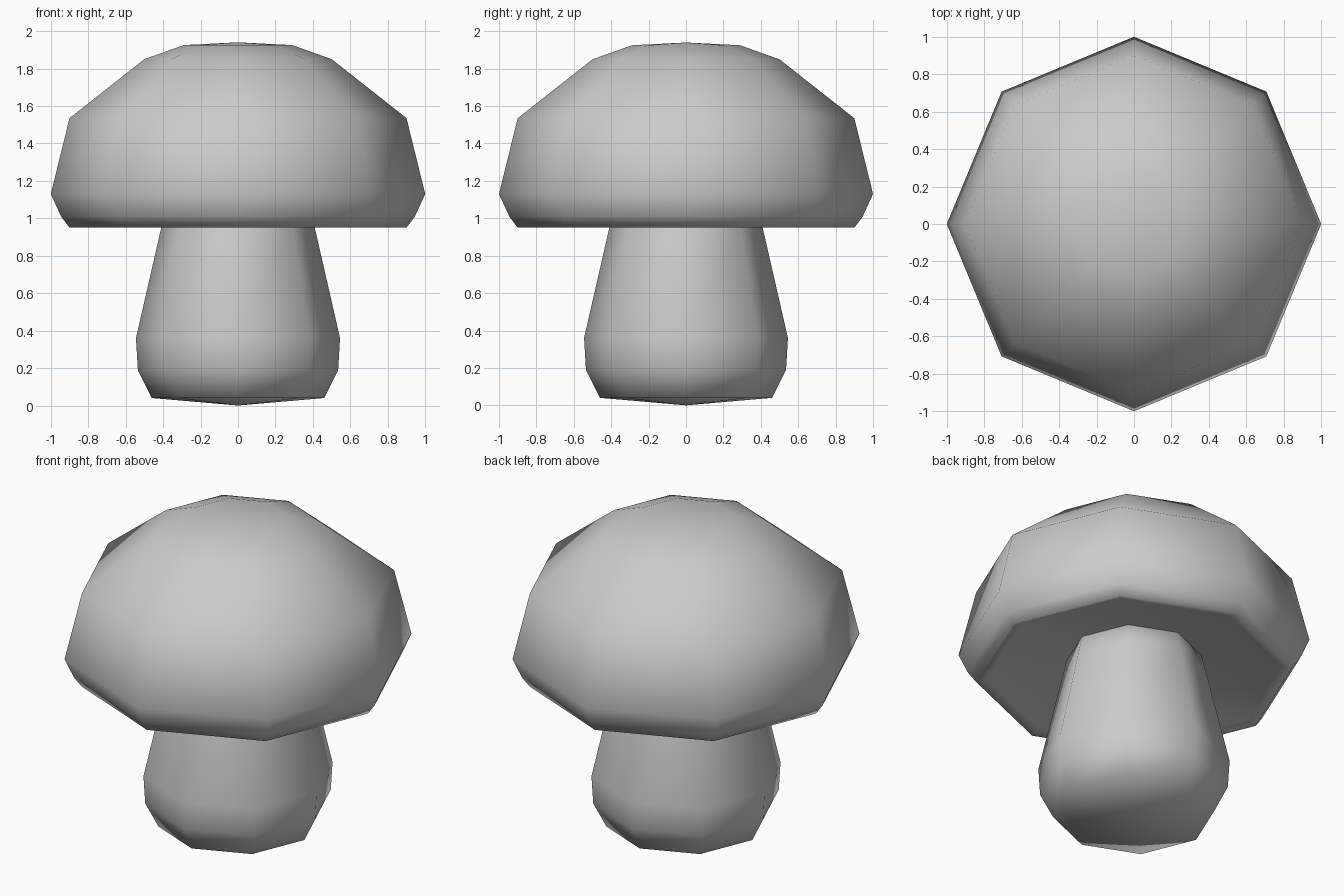
import bpy, bmesh
from math import sin, cos, tau

if "Cube" in bpy.data.objects:
    bpy.data.objects.remove(bpy.data.objects["Cube"])

SIDES = 8


def lathe(name, profile):
    """Revolve (radius, z) points into an eight-sided closed shape; radius 0 makes a pole."""
    bm = bmesh.new()
    rings = []
    for r, z in profile:
        n = 1 if r == 0 else SIDES
        rings.append([bm.verts.new((r * cos(tau * i / SIDES), r * sin(tau * i / SIDES), z))
                      for i in range(n)])
    for a, b in zip(rings, rings[1:]):
        for i in range(SIDES):
            j = (i + 1) % SIDES
            corners = [a[i % len(a)], a[j % len(a)], b[j % len(b)], b[i % len(b)]]
            bm.faces.new(list(dict.fromkeys(corners)))
    bmesh.ops.recalc_face_normals(bm, faces=bm.faces)
    for f in bm.faces:
        f.smooth = True
    mesh = bpy.data.meshes.new(name)
    bm.to_mesh(mesh)
    bm.free()
    obj = bpy.data.objects.new(name, mesh)
    bpy.context.collection.objects.link(obj)
    return obj


# Stem: rounded foot tapering up into the cap
lathe("stem", [(0, 0), (0.46, 0.04), (0.535, 0.19), (0.545, 0.36),
               (0.41, 0.95), (0.38, 1.08), (0, 1.1)])

# Cap: faceted dome with a rolled rim and a shallow hollow underneath
lathe("cap", [(0, 1.94), (0.29, 1.925), (0.5, 1.85), (0.9, 1.535), (1.0, 1.13),
              (0.945, 1.01), (0.9, 0.95), (0.84, 0.965), (0.38, 1.06), (0, 1.07)])
